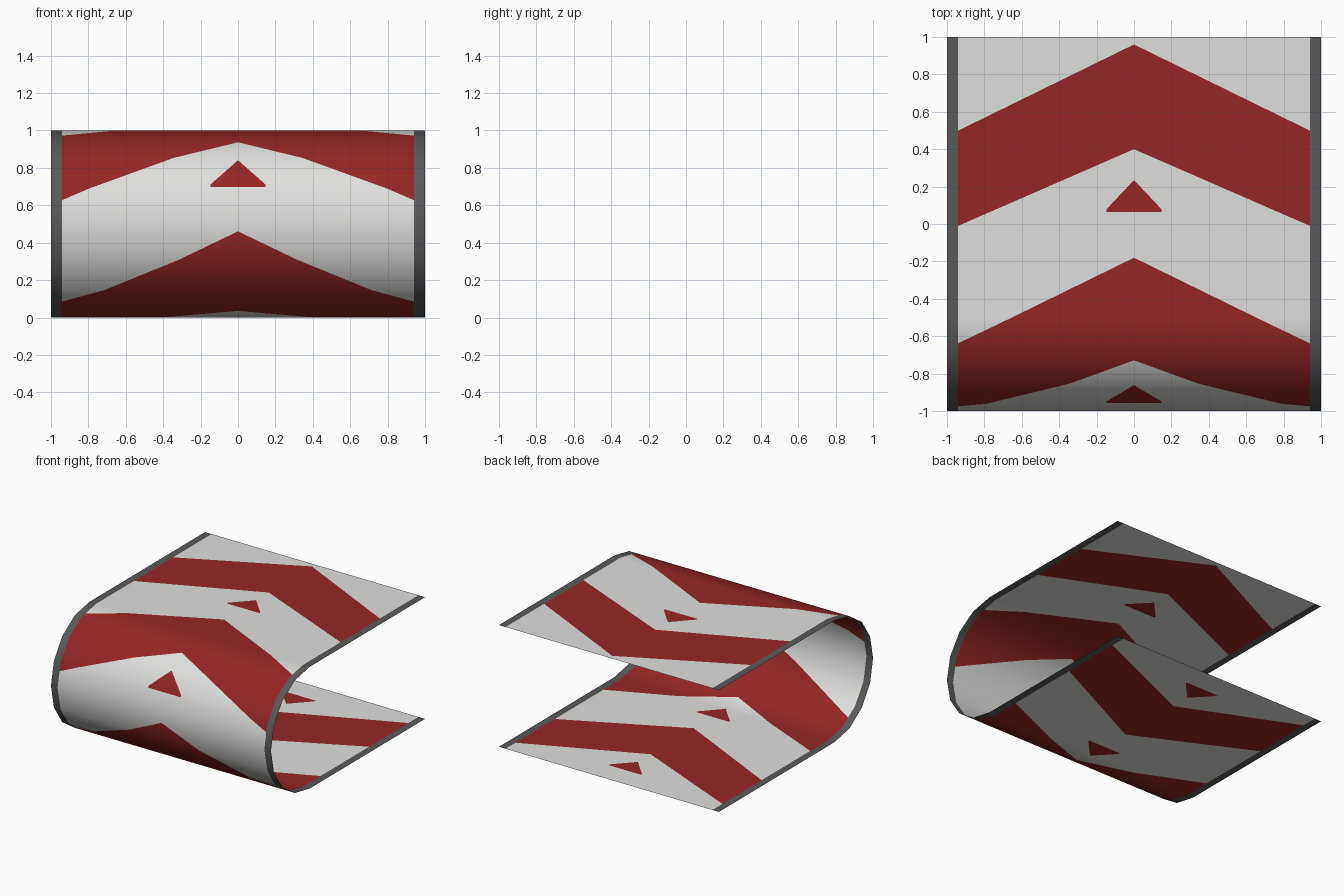
import bpy, bmesh, math
from mathutils import Vector

if "Cube" in bpy.data.objects:
    bpy.data.objects.remove(bpy.data.objects["Cube"])

R, FLAT, SEG = 0.5, 1.5, 8                    # bend radius, flat length, bend facets
CHORD = 2 * R * math.sin(math.pi / SEG / 2)
ARC = CHORD * SEG
TOTAL = 2 * FLAT + ARC
PERIOD = TOTAL / 4                            # the pattern repeats four times
BORDER = 0.94
UP0, UP_SLOPE = 0.04, 0.49                    # leading chevron edge
LOW0, LOW_SLOPE = 0.60, 0.436                 # trailing chevron edge
TIP, TRI_SLOPE, BASE, TRI_W = 0.765, 1.06, 0.937, 0.148


def material(name, rgb):
    m = bpy.data.materials.new(name)
    m.diffuse_color = (*rgb, 1)
    m.use_nodes = True
    m.node_tree.nodes["Principled BSDF"].inputs["Base Color"].default_value = m.diffuse_color
    return m


def fold(s):
    """Distance along the sheet -> (y, z) on the folded profile."""
    if s <= FLAT:
        return 1 - s, 2 * R
    if s >= FLAT + ARC:
        return -0.5 + (s - FLAT - ARC), 0.0
    t = (s - FLAT) / CHORD
    i = min(int(t + 1e-5), SEG - 1)
    pts = [(-0.5 - R * math.sin(math.pi * k / SEG), R + R * math.cos(math.pi * k / SEG))
           for k in (i, i + 1)]
    f = t - i
    return tuple(a + (b - a) * f for a, b in zip(*pts))


def normal(s):
    a = math.pi * min(max((s - FLAT) / ARC, 0), 1)
    return Vector((0, -math.sin(a), math.cos(a)))


def colour(x, s):
    if x > BORDER:
        return 2
    for k in range(-1, 5):
        u = s - k * PERIOD
        if UP0 + UP_SLOPE * x < u < LOW0 + LOW_SLOPE * x:
            return 1
        if TIP + TRI_SLOPE * x < u < BASE and x < TRI_W:
            return 1
    return 0


# flat right half of the sheet in (x, s)
bm = bmesh.new()
bm.faces.new([bm.verts.new(p) for p in
              ((0, 0, 0), (0, TOTAL, 0), (1, TOTAL, 0), (1, 0, 0))])


def cut(point, direction):
    n = Vector((-direction[1], direction[0], 0)).normalized()
    bmesh.ops.bisect_plane(bm, geom=bm.verts[:] + bm.edges[:] + bm.faces[:],
                           dist=1e-5, plane_co=(*point, 0), plane_no=n)


cut((BORDER, 0), (0, 1))
cut((TRI_W, 0), (0, 1))
for i in range(SEG + 1):                      # bend lines
    cut((0, FLAT + i * CHORD), (1, 0))
for k in range(4):                            # chevron and triangle outlines
    o = k * PERIOD
    cut((0, o + UP0), (1, UP_SLOPE))
    cut((0, o + LOW0), (1, LOW_SLOPE))
    cut((0, o + TIP), (1, TRI_SLOPE))
    cut((0, o + BASE), (1, 0))

for f in bm.faces:
    c = f.calc_center_median()
    f.material_index = colour(c.x, c.y)
    f.smooth = True

# mirror to the left half
dup = bmesh.ops.duplicate(bm, geom=bm.verts[:] + bm.edges[:] + bm.faces[:])["geom"]
for v in dup:
    if isinstance(v, bmesh.types.BMVert):
        v.co.x *= -1
bmesh.ops.reverse_faces(bm, faces=[f for f in dup if isinstance(f, bmesh.types.BMFace)])
bmesh.ops.remove_doubles(bm, verts=bm.verts[:], dist=1e-5)

# fold the sheet into its U shape
bm.verts.index_update()
normals = []
for v in bm.verts:
    s = v.co.y
    normals.append(normal(s))
    y, z = fold(s)
    v.co = (v.co.x, y, z)
bm.normal_update()
if sum(f.normal.dot(normals[f.verts[0].index]) for f in bm.faces) < 0:
    bmesh.ops.reverse_faces(bm, faces=bm.faces[:])

mesh = bpy.data.meshes.new("folded_sheet")
bm.to_mesh(mesh)
bm.free()
for m in (material("off white", (0.74, 0.745, 0.72)),
          material("dark red", (0.30, 0.019, 0.019)),
          material("dark grey border", (0.10, 0.10, 0.10))):
    mesh.materials.append(m)
mesh.normals_split_custom_set_from_vertices(normals)   # smooth bend
obj = bpy.data.objects.new("folded_sheet", mesh)
bpy.context.collection.objects.link(obj)
